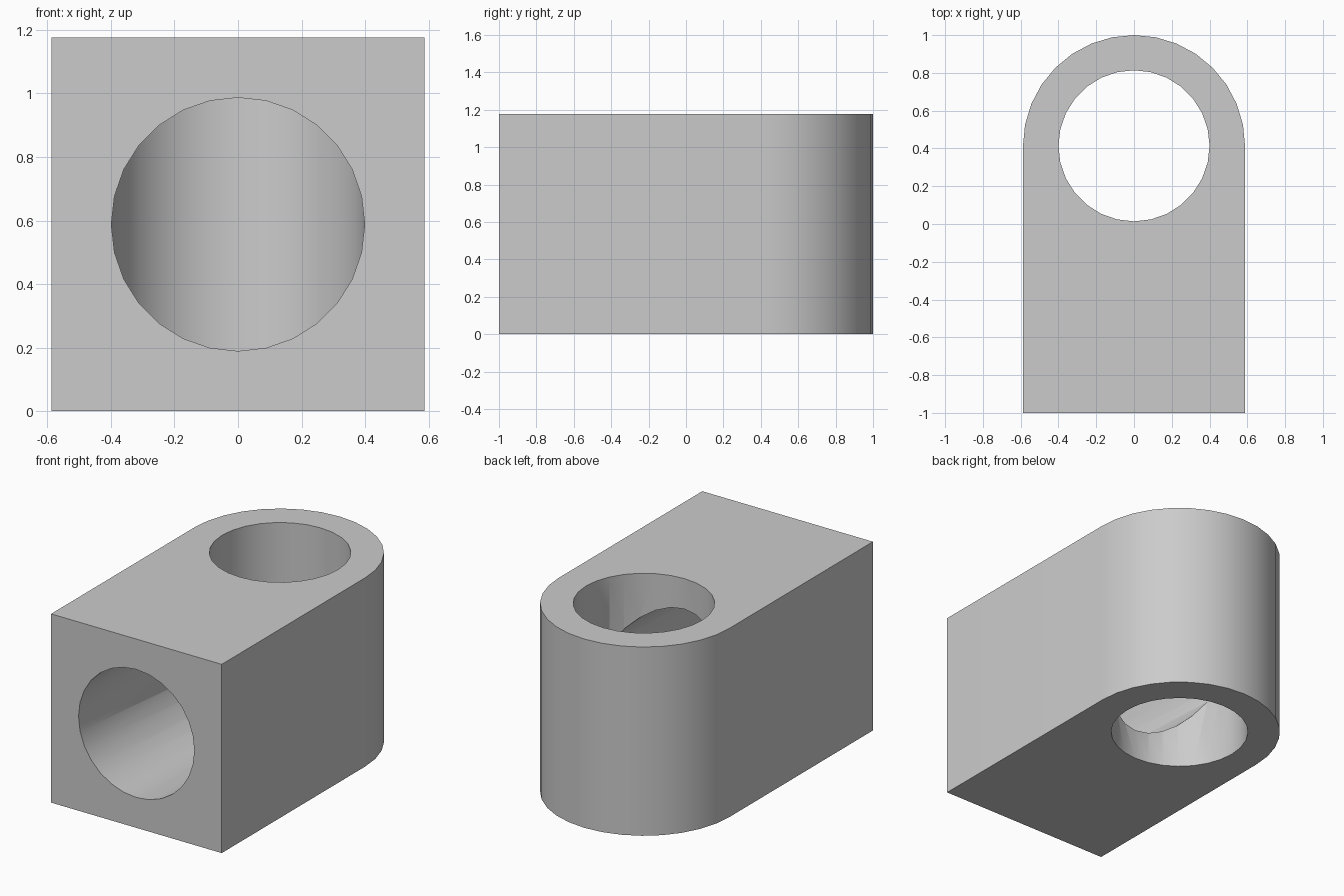
import bpy, bmesh, math
from mathutils import Matrix

default = bpy.data.objects.get("Cube")
if default:
    bpy.data.objects.remove(default, do_unlink=True)

HALF = 0.588          # half width and half height of the block
BORE = 0.4            # bore radius
ARC_Y = 1 - HALF      # centre of the rounded end
ARC_STEPS = 16

grey = bpy.data.materials.new("plain grey")
grey.use_nodes = True
colour = (0.6, 0.6, 0.6, 1)
grey.diffuse_color = colour
grey.node_tree.nodes["Principled BSDF"].inputs["Base Color"].default_value = colour


def finish(name, bm):
    bmesh.ops.recalc_face_normals(bm, faces=bm.faces)
    mesh = bpy.data.meshes.new(name)
    bm.to_mesh(mesh)
    bm.free()
    mesh.materials.append(grey)
    obj = bpy.data.objects.new(name, mesh)
    bpy.context.collection.objects.link(obj)
    return obj


def bore(name, radius, depth, matrix):
    bm = bmesh.new()
    bmesh.ops.create_cone(bm, cap_ends=True, segments=28, radius1=radius,
                          radius2=radius, depth=depth, matrix=matrix)
    obj = finish(name, bm)
    obj.hide_render = True
    return obj


# Block with a rounded back end
profile = [(-HALF, -1), (HALF, -1)]
for i in range(ARC_STEPS + 1):
    a = math.pi * i / ARC_STEPS
    profile.append((HALF * math.cos(a), ARC_Y + HALF * math.sin(a)))
bm = bmesh.new()
base = bm.faces.new([bm.verts.new((x, y, 0)) for x, y in profile])
top = bmesh.ops.extrude_face_region(bm, geom=[base])["geom"]
bmesh.ops.translate(bm, vec=(0, 0, 2 * HALF),
                    verts=[v for v in top if isinstance(v, bmesh.types.BMVert)])
block = finish("bored_block", bm)

# Vertical through bore, and a front bore that opens into it
front_y = -1.2
cutters = [
    bore("vertical_bore_cutter", BORE, 2, Matrix.Translation((0, ARC_Y + 0.002, HALF))),
    bore("front_bore_cutter", BORE - 0.001, ARC_Y - front_y,
         Matrix.Translation((0, (ARC_Y + front_y) / 2, HALF))
         @ Matrix.Rotation(math.pi / 2, 4, "X")),
]
bpy.ops.object.select_all(action="DESELECT")
block.select_set(True)
bpy.context.view_layer.objects.active = block
for cutter in cutters:
    mod = block.modifiers.new(cutter.name, "BOOLEAN")
    mod.operation = "DIFFERENCE"
    mod.solver = "EXACT"
    mod.object = cutter
    bpy.ops.object.modifier_apply(modifier=mod.name)
    bpy.data.objects.remove(cutter, do_unlink=True)

bpy.ops.object.shade_smooth_by_angle(angle=math.radians(30))
